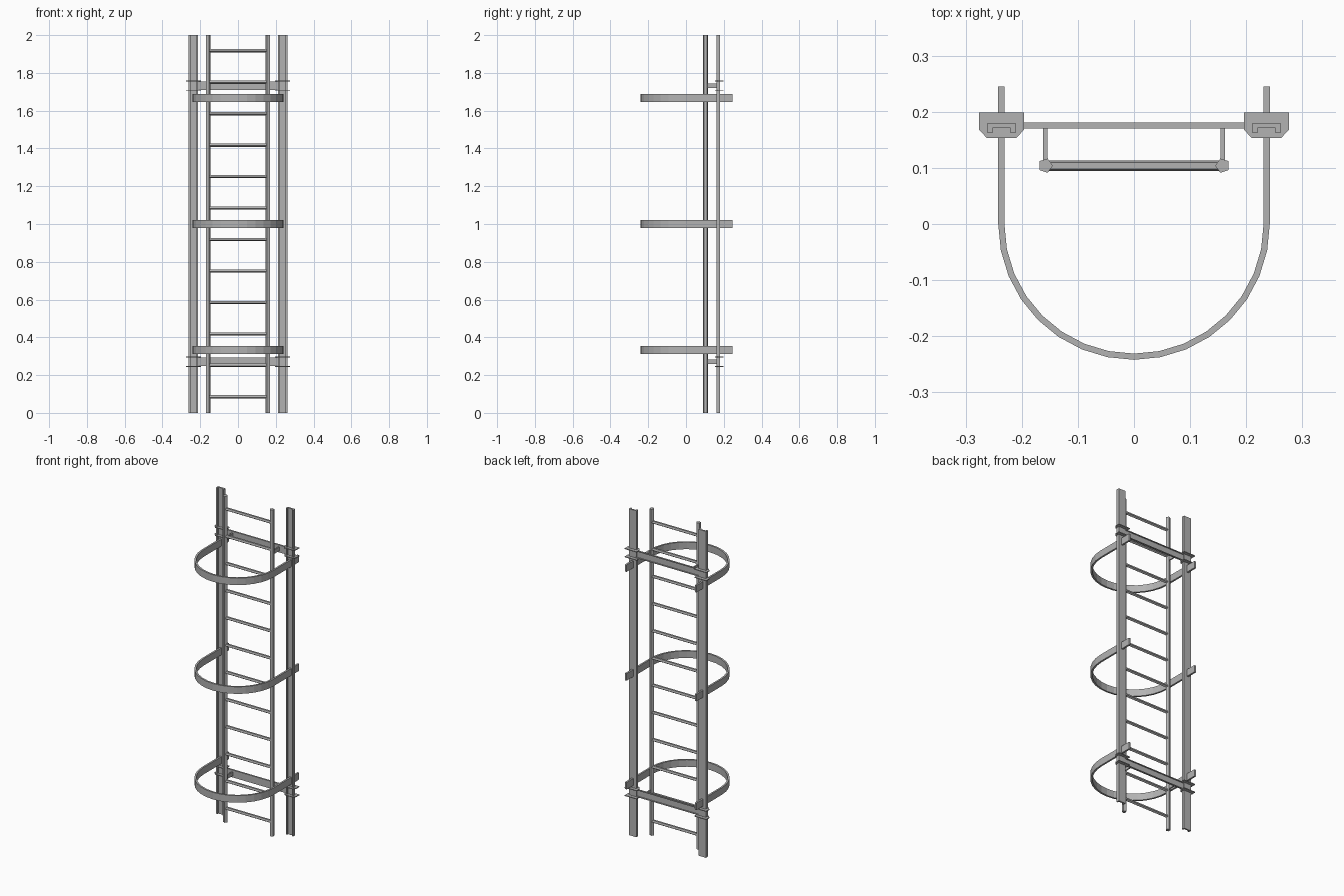
import bpy
import bmesh
from math import cos, sin, pi, radians
from mathutils import Matrix

cube = bpy.data.objects.get("Cube")
if cube:
    bpy.data.objects.remove(cube, do_unlink=True)

steel = bpy.data.materials.new("galvanised grey")
steel.use_nodes = True
GREY = (0.45, 0.45, 0.45, 1)
steel.diffuse_color = GREY
steel.node_tree.nodes["Principled BSDF"].inputs["Base Color"].default_value = GREY


def prism(name, profile, length, place=Matrix()):
    """Extrude a flat profile along its local z, then place it."""
    bm = bmesh.new()
    face = bm.faces.new([bm.verts.new((x, y, 0)) for x, y in profile])
    out = bmesh.ops.extrude_face_region(bm, geom=[face])
    tops = [g for g in out["geom"] if isinstance(g, bmesh.types.BMVert)]
    bmesh.ops.translate(bm, verts=tops, vec=(0, 0, length))
    bmesh.ops.transform(bm, matrix=place, verts=bm.verts)
    bmesh.ops.recalc_face_normals(bm, faces=bm.faces)
    mesh = bpy.data.meshes.new(name)
    bm.to_mesh(mesh)
    bm.free()
    mesh.materials.append(steel)
    obj = bpy.data.objects.new(name, mesh)
    bpy.context.collection.objects.link(obj)
    return obj


def up(x, y, z):
    return Matrix.Translation((x, y, z))


def across(x, y, z):
    """Extrude along +x, with profile axes running along y and z."""
    turn = Matrix(((0, 0, 1, 0), (1, 0, 0, 0), (0, 1, 0, 0), (0, 0, 0, 1)))
    return up(x, y, z) @ turn


def pentagon(radius, start):
    angles = [radians(start + 72 * i) for i in range(5)]
    return [(radius * cos(a), radius * sin(a)) for a in angles]


def rect(w, h):
    return [(-w / 2, -h / 2), (w / 2, -h / 2), (w / 2, h / 2), (-w / 2, h / 2)]


STILE_X, LADDER_Y = 0.158, 0.104
RAIL_X, RAIL_Y = 0.236, 0.171
BRACKETS = (0.27, 1.733)

# U-shaped upright rail, open towards the front
w, d, leg = 0.025, 0.009, 0.016
channel = [(-w, -d), (-leg, -d), (-leg, 0), (leg, 0), (leg, -d), (w, -d), (w, d), (-w, d)]

# Clamp plate with chamfered front corners
clamp = [(-0.04, 0.028), (-0.04, -0.003), (-0.026, -0.018),
         (0.026, -0.018), (0.04, -0.003), (0.04, 0.028)]

for side, s in (("left", 1), ("right", -1)):
    # Ladder stile, corner pointing inwards
    prism(f"{side}_stile", pentagon(0.0134, 180 if s > 0 else 0), 2,
          up(s * STILE_X, LADDER_Y, 0))
    prism(f"{side}_upright_rail", channel, 2, up(s * RAIL_X, RAIL_Y, 0))
    for level, z in zip(("lower", "upper"), BRACKETS):
        # Paired clamp plates around the rail
        for edge, dz in (("bottom", -0.0275), ("top", 0.0225)):
            prism(f"{side}_{level}_{edge}_clamp_plate", clamp, 0.005,
                  up(s * RAIL_X, RAIL_Y, z + dz))
        # Standoff from ladder to crossbar
        prism(f"{side}_{level}_standoff", rect(0.008, 0.06), 0.024,
              up(s * STILE_X, 0.142, z - 0.012))

# Crossbars: shallow channels open at the back
bar = [(0, -0.0225), (0.0105, -0.0225), (0.0105, -0.0185), (0.004, -0.0185),
       (0.004, 0.0185), (0.0105, 0.0185), (0.0105, 0.0225), (0, 0.0225)]
for level, z in zip(("lower", "upper"), BRACKETS):
    prism(f"{level}_crossbar", bar, 0.43, across(-0.215, 0.1705, z))

# Rungs, flat side up
for i in range(12):
    prism(f"rung_{i + 1}", pentagon(0.0099, 270), 2 * STILE_X,
          across(-STILE_X, LADDER_Y, 0.0855 + i / 6))

# Safety hoops: half circle with straight ends through the rails
def hoop_side(radius):
    arc = [(radius * cos(pi + pi * i / 16), radius * sin(pi + pi * i / 16)) for i in range(17)]
    return [(-radius, 0.245)] + arc + [(radius, 0.245)]


for level, z in zip(("lower", "middle", "upper"), (1 / 3, 1, 5 / 3)):
    prism(f"{level}_hoop", hoop_side(0.242) + hoop_side(0.231)[::-1], 0.043,
          up(0, 0, z - 0.0215))
